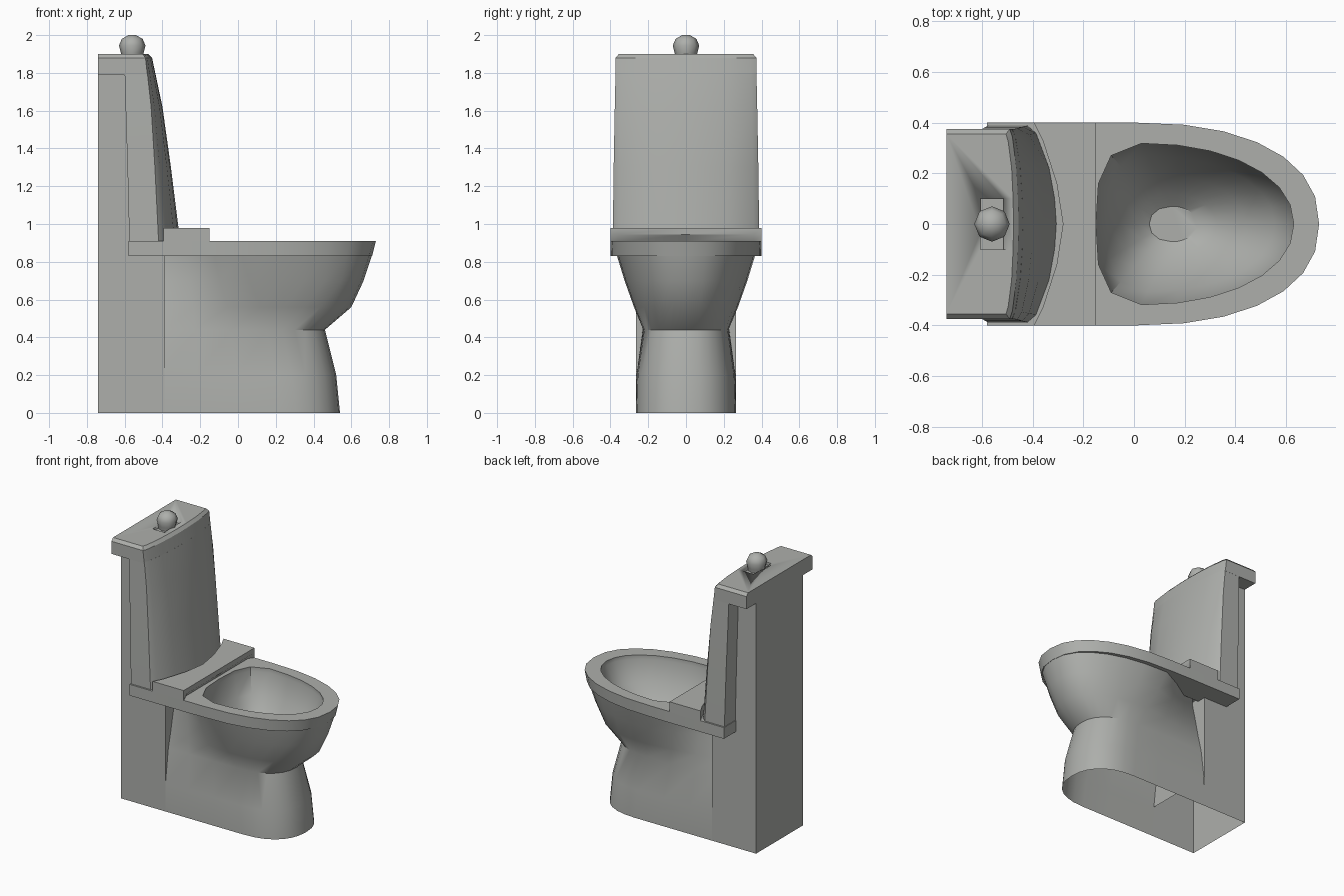
import bpy, bmesh, math

if "Cube" in bpy.data.objects:
    bpy.data.objects.remove(bpy.data.objects["Cube"])

ceramic = bpy.data.materials.new("grey ceramic")
ceramic.diffuse_color = (0.42, 0.43, 0.41, 1)
ceramic.use_nodes = True
ceramic.node_tree.nodes["Principled BSDF"].inputs["Base Color"].default_value = ceramic.diffuse_color


def finish(name, bm, angle=35):
    bmesh.ops.remove_doubles(bm, verts=bm.verts, dist=1e-5)
    bmesh.ops.recalc_face_normals(bm, faces=bm.faces)
    me = bpy.data.meshes.new(name)
    bm.to_mesh(me)
    bm.free()
    me.materials.append(ceramic)
    ob = bpy.data.objects.new(name, me)
    bpy.context.collection.objects.link(ob)
    bpy.ops.object.select_all(action='DESELECT')
    ob.select_set(True)
    bpy.context.view_layer.objects.active = ob
    bpy.ops.object.shade_smooth_by_angle(angle=math.radians(angle))
    return ob


def mirror(half):
    """Half outline from front centre (y >= 0) mirrored to a closed ring."""
    return half + [(x, -y) for x, y in reversed(half) if y > 1e-6]


def loft(name, sections, bottom=True, top=True, skip=lambda c: False, angle=35):
    """Join rings of equal size, given as (z, half outline)."""
    bm = bmesh.new()
    rings = [[bm.verts.new((x, y, z)) for x, y in mirror(h)] for z, h in sections]
    n = len(rings[0])
    for a, b in zip(rings, rings[1:]):
        for i in range(n):
            j = (i + 1) % n
            f = bm.faces.new((a[i], a[j], b[j], b[i]))
            if skip(f.calc_center_median()):
                bm.faces.remove(f)
    if bottom:
        bm.faces.new(rings[0][::-1])
    if top:
        bm.faces.new(rings[-1])
    return finish(name, bm, angle)


def arc(xf, xc, w, n, p=2.3):
    """Rounded nose from the front point to the widest point."""
    pts = []
    for i in range(n + 1):
        t = math.pi / 2 * i / n
        c, s = max(math.cos(t), 0), math.sin(t)
        pts.append((xc + (xf - xc) * c ** (2 / p), w * s ** (2 / p) if i else 0))
    return pts


# pedestal and bowl outside, open below and behind
def body(xf, xc, w, wb):
    back = []
    for k in (0.35, 0.7, 1):
        e = k * k * (3 - 2 * k) * 0.4 + 0.6 * k
        back.append((xc + (-0.39 - xc) * k, w + (wb - w) * e))
    return arc(xf, xc, w, 7) + back


loft("bowl_pedestal", [
    (0, body(0.54, 0.22, 0.265, 0.265)),
    (0.2, body(0.52, 0.2, 0.26, 0.262)),
    (0.44, body(0.46, 0.15, 0.225, 0.23)),
    (0.56, body(0.60, 0.12, 0.275, 0.2)),
    (0.70, body(0.665, 0.06, 0.325, 0.17)),
    (0.83, body(0.708, 0.02, 0.365, 0.14)),
    (0.90, body(0.722, 0.0, 0.385, 0.14)),
], bottom=False, top=False, skip=lambda c: c.x < -0.38)

# rim slab with the hollow of the bowl
hole = arc(0.63, 0.03, 0.318, 7, 2.1) + [(-0.09, 0.27), (-0.14, 0.16), (-0.15, 0)]
drain = arc(0.25, 0.15, 0.07, 7, 2) + [(0.10, 0.06), (0.07, 0.035), (0.06, 0)]


def rim(a, w):
    return arc(a, 0, w, 7) + [(-0.15, 0.4), (-0.58, 0.4), (-0.58, 0)]


def hollow(t):
    return [(a + (c - a) * t, b + (d - b) * t) for (a, b), (c, d) in zip(hole, drain)]


loft("rim_and_basin", [
    (0.83, rim(0.71, 0.397)), (0.91, rim(0.73, 0.4)),
    (0.91, hole), (0.88, hollow(0)), (0.74, hollow(0.2)),
    (0.62, hollow(0.5)), (0.54, hollow(0.8)), (0.5, hollow(1)),
], bottom=False)

# underside ledge of the rim slab
loft("rim_underside", [(0.83, rim(0.71, 0.397)),
                       (0.83, body(0.70, 0.02, 0.36, 0.13)[:8] +
                        [(-0.2, 0.2), (-0.57, 0.2), (-0.57, 0)])],
     bottom=False, top=False)

# rear housing: L profile, open at the floor and towards the pedestal
prof = [(-0.74, 0), (-0.39, 0), (-0.39, 0.22), (-0.39, 0.85),
        (-0.57, 0.85), (-0.595, 1.8), (-0.74, 1.8)]
bm = bmesh.new()
sides = [[bm.verts.new((x, y, z)) for x, z in prof] for y in (-0.265, 0.265)]
for s in sides:
    bm.faces.new(s)
for i in range(2, len(prof)):
    j = (i + 1) % len(prof)
    bm.faces.new((sides[0][i], sides[0][j], sides[1][j], sides[1][i]))
finish("rear_housing", bm)


# cistern with a bowed front
def tank(xs, xc, w, xb):
    d = xc - xs
    return [(xc, 0), (xc - 0.06 * d, 0.1), (xs + 0.75 * d, 0.22),
            (xs + 0.3 * d, w - 0.03), (xs, w), (xb, w), (xb, 0)]


loft("cistern", [
    (0.90, tank(-0.42, -0.305, 0.388, -0.575)),
    (1.30, tank(-0.44, -0.355, 0.383, -0.585)),
    (1.62, tank(-0.46, -0.40, 0.377, -0.595)),
    (1.80, tank(-0.48, -0.438, 0.373, -0.60)),
])

# cistern lid reaching back over the housing
lid = loft("cistern_lid", [
    (1.79, tank(-0.48, -0.436, 0.374, -0.74)),
    (1.88, tank(-0.49, -0.455, 0.374, -0.74)),
    (1.90, tank(-0.505, -0.475, 0.355, -0.74)),
], angle=25)

# shallow square recess around the flush knob
bm = bmesh.new()
bmesh.ops.create_cube(bm, size=1)
for v in bm.verts:
    v.co = (-0.56 + v.co.x * 0.09, v.co.y * 0.2, 1.91 + v.co.z * 0.06)
cutter = finish("recess_cutter", bm)
cutter.hide_render = True
cutter.hide_viewport = True
mod = lid.modifiers.new("recess", 'BOOLEAN')
mod.operation = 'DIFFERENCE'
mod.object = cutter

# eight-sided flush knob
knob = [(1.87, 0.055), (1.905, 0.06), (1.945, 0.07), (1.98, 0.055), (2.0, 0.02)]
loft("flush_knob", [
    (z, [(-0.56 + r * math.cos(math.pi * k / 4), r * math.sin(math.pi * k / 4))
         for k in range(4)] + [(-0.56 - r, 0)]) for z, r in knob], angle=50)


# seat deck between cistern and basin, undercut at the front
def deck(f):
    return [(f, 0), (f, 0.36), (-0.15, 0.4), (-0.395, 0.4),
            (-0.36, 0.33), (-0.305, 0.16), (-0.28, 0)]


loft("seat_deck", [(0.905, deck(-0.18)), (0.945, deck(-0.15)), (0.98, deck(-0.15))])
